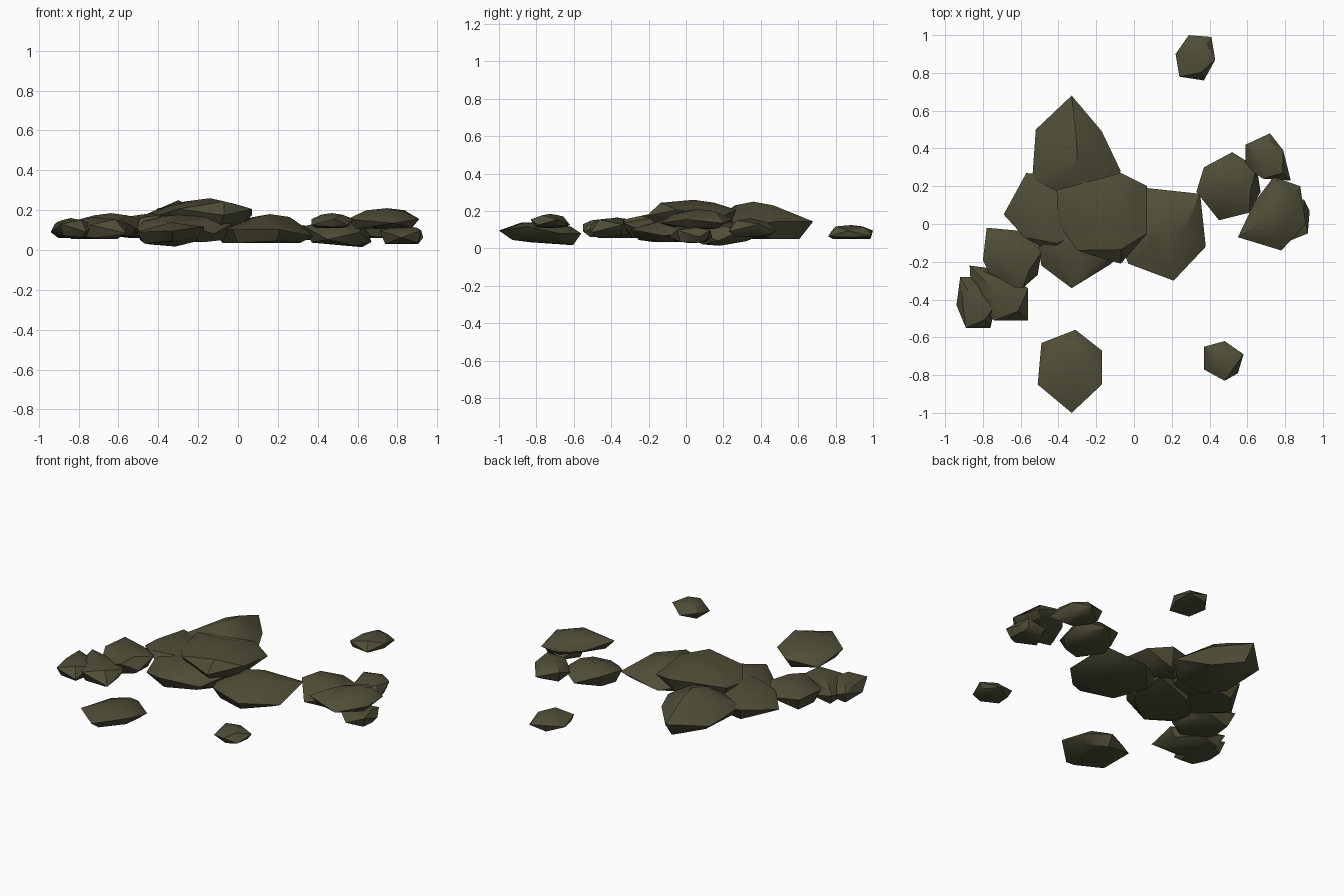
import bpy, bmesh, math
from mathutils import Vector

if "Cube" in bpy.data.objects:
    bpy.data.objects.remove(bpy.data.objects["Cube"])

stone = bpy.data.materials.new("dark olive stone")
stone.diffuse_color = (0.078, 0.076, 0.039, 1)
stone.use_nodes = True
stone.node_tree.nodes["Principled BSDF"].inputs["Base Color"].default_value = stone.diffuse_color


def rock(name, outline, low, mid, high, top=0.66, bottom=0.78, peak=None, tilt=(0, 0), zig=0.2):
    """Faceted slab: hull of a zigzag belt, a top ring and a bottom ring.
    tilt shears z along x and y, peak is the xy of the top's centre."""
    c = sum((Vector(p) for p in outline), Vector((0, 0))) / len(outline)
    pk = Vector(peak) if peak else c
    h = high - low
    bm = bmesh.new()

    def add(p, z):
        z += tilt[0] * (p.x - c.x) + tilt[1] * (p.y - c.y)
        bm.verts.new((p.x, p.y, max(z, 0)))

    for i, p in enumerate(outline):
        p = Vector(p)
        up = i % 2 == 0
        add(p, mid + (zig if up else -zig) * h)
        add(pk + (p - c) * top * (0.8 if up else 1), high - h * (0.1 + 0.09 * (i % 3)))
        add(c + (p - c) * bottom * (1 if up else 0.9), low + 0.07 * h * (i % 3))
    add(pk, high)
    add(c, low)
    hull = bmesh.ops.convex_hull(bm, input=bm.verts)
    junk = {g for g in hull["geom_interior"] + hull["geom_unused"]
            if isinstance(g, bmesh.types.BMVert)}
    bmesh.ops.delete(bm, geom=list(junk), context='VERTS')
    bmesh.ops.recalc_face_normals(bm, faces=bm.faces)
    me = bpy.data.meshes.new(name)
    bm.to_mesh(me)
    bm.free()
    me.materials.append(stone)
    ob = bpy.data.objects.new(name, me)
    bpy.context.collection.objects.link(ob)
    bpy.ops.object.select_all(action='DESELECT')
    ob.select_set(True)
    bpy.context.view_layer.objects.active = ob
    bpy.ops.object.shade_smooth_by_angle(angle=math.radians(30))


# central pile
rock("centre_rock", [(-.41, .18), (-.40, 0), (-.30, -.14), (-.07, -.21), (.07, -.05),
                     (.07, .20), (-.07, .27), (-.30, .2)], .10, .19, .26, peak=(-.14, .04), zig=.1)
rock("back_rock", [(-.33, .68), (-.52, .50), (-.54, .22), (-.40, .10), (-.13, .14),
                   (-.07, .28), (-.17, .49)], .05, .13, .25, top=.4, peak=(-.3, .36), zig=.07)
rock("left_base_rock", [(-.57, .27), (-.69, .05), (-.58, -.07), (-.40, -.18), (-.15, .0),
                        (-.2, .22)], .06, .12, .185)
rock("front_base_rock", [(-.52, -.05), (-.49, -.22), (-.33, -.34), (-.12, -.21), (-.02, -.10),
                         (-.10, .12), (-.35, .12)], .04, .11, .18)
rock("right_base_rock", [(-.13, .05), (.07, .19), (.35, .16), (.38, -.12), (.21, -.30),
                         (.07, -.22), (-.03, -.21)], .035, .085, .18, top=.4, bottom=.8,
     peak=(.16, -.03), zig=.12)
# left cluster
rock("left_rock", [(-.78, -.02), (-.56, -.04), (-.49, -.15), (-.51, -.27), (-.59, -.34),
                   (-.74, -.32), (-.80, -.19)], .07, .13, .185)
rock("left_low_rock", [(-.87, -.22), (-.72, -.24), (-.56, -.34), (-.56, -.51), (-.74, -.51),
                       (-.86, -.40)], .055, .105, .165)
rock("left_end_rock", [(-.92, -.28), (-.94, -.43), (-.89, -.55), (-.76, -.55), (-.73, -.42),
                       (-.80, -.28)], .06, .11, .16)
# right cluster
rock("right_rock", [(.37, .30), (.52, .38), (.65, .30), (.67, .17), (.61, .06), (.45, .02),
                    (.33, .17)], .025, .08, .145, tilt=(-.09, .05))
rock("right_top_rock", [(.55, -.07), (.64, .12), (.74, .25), (.88, .20), (.91, 0),
                        (.78, -.14)], .105, .145, .21, zig=.1)
rock("right_end_rock", [(.71, 0), (.78, .14), (.90, .13), (.93, .07), (.92, -.05),
                        (.82, -.09)], .03, .08, .12)
rock("right_back_rock", [(.59, .42), (.72, .48), (.79, .39), (.83, .23), (.68, .24),
                         (.59, .31)], .06, .11, .16)
# loose stones
rock("loose_back_stone", [(.29, 1.0), (.41, .99), (.43, .87), (.37, .76), (.24, .78),
                          (.22, .90)], .05, .08, .125, bottom=.88)
rock("loose_front_stone", [(.37, -.65), (.48, -.62), (.58, -.69), (.55, -.79), (.48, -.83),
                           (.37, -.77)], .11, .14, .185)
rock("front_slab", [(-.31, -.56), (-.17, -.67), (-.17, -.85), (-.33, -1.0), (-.51, -.85),
                    (-.49, -.63)], .03, .085, .14, peak=(-.34, -.72), tilt=(.08, -.09), zig=.1)
